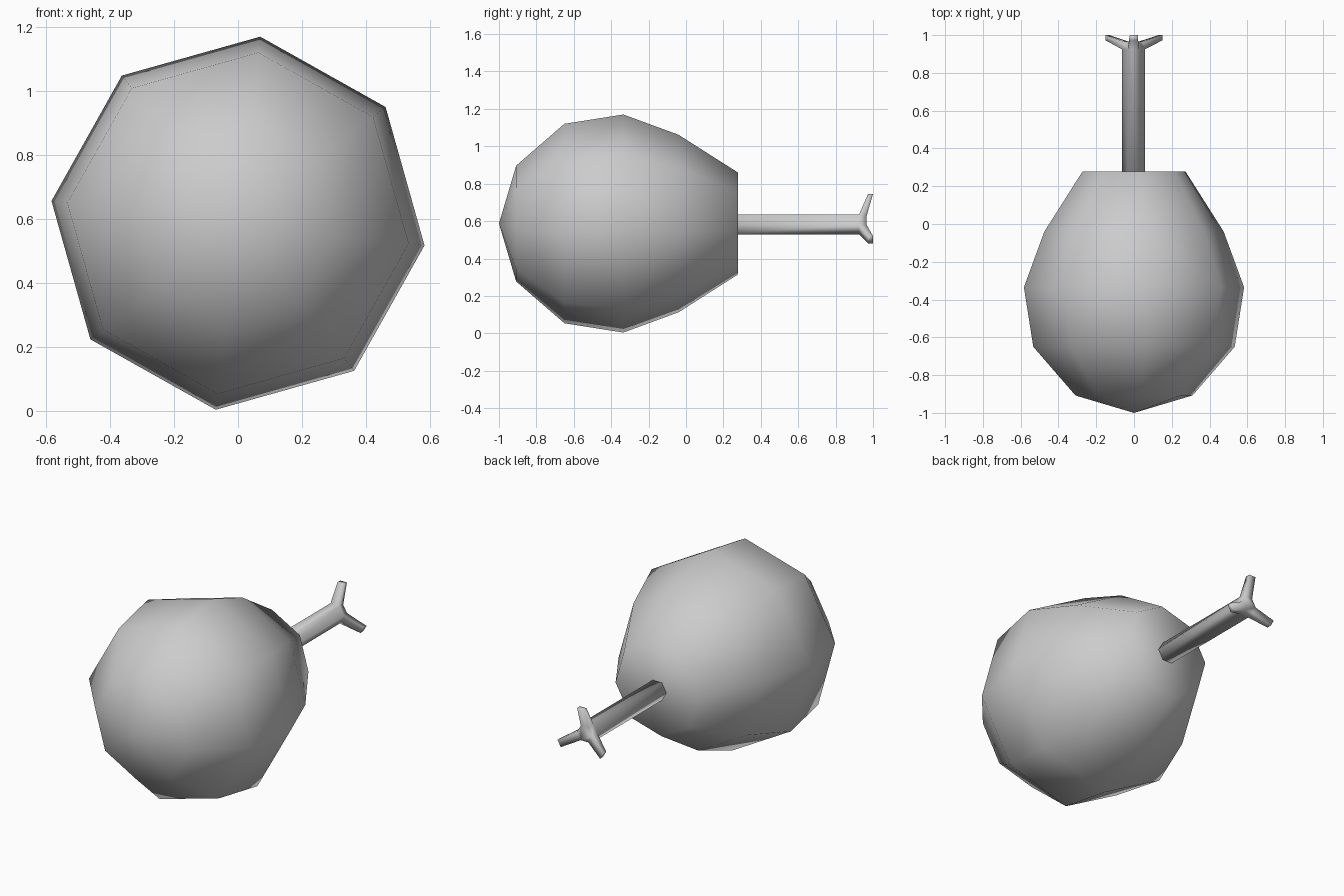
import bpy, bmesh
from math import sin, cos, radians, tau

if "Cube" in bpy.data.objects:
    bpy.data.objects.remove(bpy.data.objects["Cube"])

CZ = 0.587  # height of the long axis


def ring(bm, n, r, y, phase=0.0, cx=0.0, cz=CZ):
    return [bm.verts.new((cx + r * cos(phase + tau * i / n), y,
                          cz + r * sin(phase + tau * i / n))) for i in range(n)]


def bridge(bm, a, b):
    n = len(a)
    return [bm.faces.new((a[i], a[(i + 1) % n], b[(i + 1) % n], b[i])) for i in range(n)]


def finish(bm, name):
    bmesh.ops.recalc_face_normals(bm, faces=bm.faces[:])
    for f in bm.faces:
        f.smooth = True
    mesh = bpy.data.meshes.new(name)
    bm.to_mesh(mesh)
    bm.free()
    obj = bpy.data.objects.new(name, mesh)
    bpy.context.collection.objects.link(obj)
    return obj


# Meat: eight-sided lathe along y, pointed at the front, flat at the back
bm = bmesh.new()
profile = [(0.312, -0.908), (0.537, -0.65), (0.587, -0.335), (0.478, -0.04), (0.275, 0.277)]
rings = [ring(bm, 8, r, y, radians(-6.8)) for r, y in profile]
for a, b in zip(rings, rings[1:]):
    bridge(bm, a, b)
tip = bm.verts.new((0, -1, CZ))
for i in range(8):
    bm.faces.new((tip, rings[0][i], rings[0][(i + 1) % 8]))
bm.faces.new(rings[-1])
finish(bm, "meat")

# Bone: six-sided shaft with three prongs pulled from alternate end faces
bm = bmesh.new()
BX, BZ = -0.003, 0.582
a, b, c = (ring(bm, 6, r, y, 0, BX, BZ) for r, y in [(0.061, 0.2), (0.061, 0.925), (0.05, 0.965)])
bm.faces.new(a)
bm.faces.new(c)
bridge(bm, a, b)
for i, face in enumerate(bridge(bm, b, c)):
    if i % 2 == 0:
        continue
    ang = radians(30 + 60 * i)
    root = [b[i], b[(i + 1) % 6], c[(i + 1) % 6], c[i]]
    bm.faces.remove(face)
    end = []
    for side, y in [(-1, 0.973), (1, 0.973), (1, 1.0), (-1, 1.0)]:
        t = 0.022 * side
        end.append(bm.verts.new((0.163 * cos(ang) - t * sin(ang), y,
                                 BZ + 0.163 * sin(ang) + t * cos(ang))))
    bridge(bm, root, end)
    bm.faces.new(end)
finish(bm, "bone")
